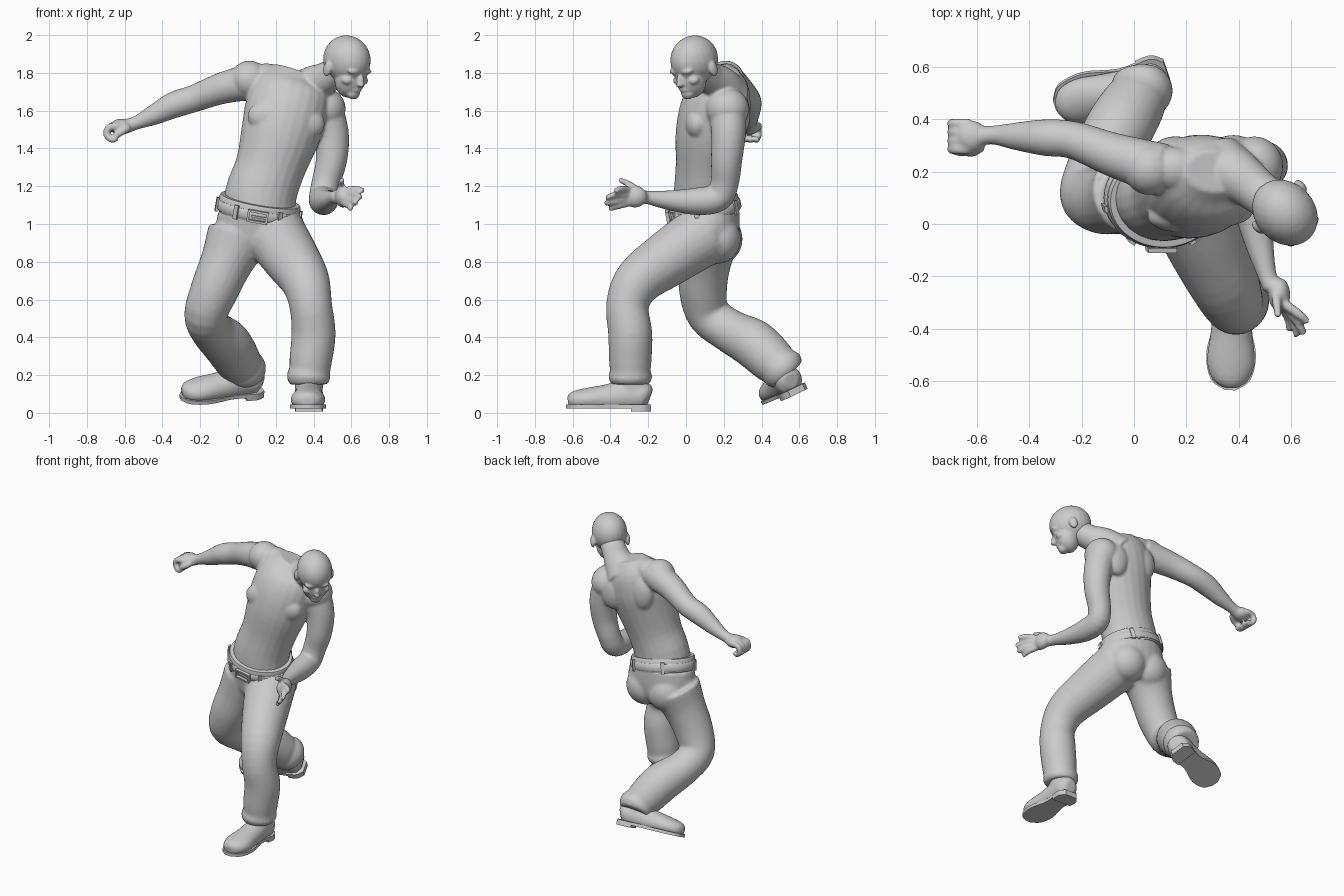
import bpy, bmesh, math
from mathutils import Vector, Matrix

cube = bpy.data.objects.get("Cube")
if cube:
    bpy.data.objects.remove(cube, do_unlink=True)


def spline(points, steps):
    """Catmull-Rom samples through tuples of any length."""
    pts = [Vector(p) for p in points]
    out = []
    for i in range(len(pts) - 1):
        p, q = pts[i], pts[i + 1]
        before = pts[i - 1] if i else p * 2 - q
        after = pts[i + 2] if i + 2 < len(pts) else q * 2 - p
        for k in range(steps):
            t = k / steps
            out.append(p + (q - before) * (t / 2)
                       + (before * 2 - p * 5 + q * 4 - after) * (t * t / 2)
                       + (p * 3 - before - q * 3 + after) * (t ** 3 / 2))
    return out + [pts[-1]]


def loft(bm, sections, side=(1, 0, 0), steps=4, sides=24):
    """Closed tube through (x, y, z, half width, half depth) sections."""
    sections = [s if len(s) == 5 else (*s, s[-1]) for s in sections]
    samples = spline(sections, steps)
    centres = [Vector(s[:3]) for s in samples]
    rings = []
    for i, s in enumerate(samples):
        tangent = (centres[min(i + 1, len(centres) - 1)] - centres[max(i - 1, 0)]).normalized()
        u = Vector(side)
        u = (u - tangent * u.dot(tangent)).normalized()
        v = tangent.cross(u)
        rings.append([bm.verts.new(centres[i] + u * (s[3] * math.cos(a)) + v * (s[4] * math.sin(a)))
                      for a in (k * math.tau / sides for k in range(sides))])
    for lower, upper in zip(rings, rings[1:]):
        for k in range(sides):
            n = (k + 1) % sides
            bm.faces.new((lower[k], lower[n], upper[n], upper[k]))
    bm.faces.new(rings[0][::-1])
    bm.faces.new(rings[-1])
    return [v for ring in rings for v in ring]


def blob(bm, centre, radii, frame=Matrix()):
    matrix = frame @ Matrix.Translation(centre) @ Matrix.Diagonal((*radii, 1))
    bmesh.ops.create_uvsphere(bm, u_segments=24, v_segments=16, radius=1, matrix=matrix)


def finish(bm, name, voxel=0, relax=3):
    bmesh.ops.recalc_face_normals(bm, faces=bm.faces)
    mesh = bpy.data.meshes.new(name)
    bm.to_mesh(mesh)
    bm.free()
    obj = bpy.data.objects.new(name, mesh)
    bpy.context.collection.objects.link(obj)
    if voxel:
        remesh = obj.modifiers.new("Fuse", 'REMESH')
        remesh.mode = 'VOXEL'
        remesh.voxel_size = voxel
        remesh.use_smooth_shade = True
        smooth = obj.modifiers.new("Relax", 'SMOOTH')
        smooth.factor = 0.5
        smooth.iterations = relax
    else:
        bpy.ops.object.select_all(action='DESELECT')
        obj.select_set(True)
        bpy.context.view_layer.objects.active = obj
        bpy.ops.object.shade_smooth_by_angle(angle=math.radians(40))
    return obj


# Torso with chest, shoulder blades and neck
body = bmesh.new()
loft(body, [(.11, .1, 1.0, .19, .165), (.12, .1, 1.15, .19, .165), (.17, .11, 1.3, .185, .165),
            (.225, .13, 1.48, .21, .185), (.26, .16, 1.62, .22, .185),
            (.285, .19, 1.73, .2, .15), (.31, .2, 1.81, .12, .08)])
for centre, radii in [((.16, .03, 1.57), (.11, .06, .085)), ((.36, .06, 1.53), (.1, .065, .085)),
                      ((.16, .28, 1.63), (.09, .055, .12)), ((.38, .28, 1.58), (.09, .06, .12)),
                      ((.15, .21, 1.77), (.11, .085, .08))]:
    blob(body, centre, radii)
loft(body, [(.33, .21, 1.68, .13), (.4, .18, 1.74, .1), (.48, .12, 1.78, .083), (.56, .06, 1.84, .08)],
     side=(0, 1, 0))

# Right arm, swung out and back
blob(body, (.06, .21, 1.765), (.1, .1, .1))
loft(body, [(.1, .21, 1.76, .1), (-.08, .265, 1.72, .084), (-.23, .32, 1.665, .072),
            (-.34, .33, 1.63, .07), (-.45, .335, 1.575, .053), (-.54, .34, 1.535, .036),
            (-.6, .335, 1.515, .04)], side=(0, 1, 0))
blob(body, (-.62, .335, 1.515), (.06, .06, .042))
for k in range(4):
    y = .285 + .033 * k
    loft(body, [(-.63, y, 1.52, .02), (-.685, y, 1.51, .019), (-.695, y, 1.47, .018),
                (-.665, y - .01, 1.445, .017), (-.64, y - .01, 1.455, .015)], side=(0, 1, 0), sides=12)
loft(body, [(-.58, .3, 1.51, .022), (-.62, .275, 1.485, .02), (-.655, .28, 1.465, .016)],
     side=(0, 1, 0), sides=12)

# Left arm, bent forward
blob(body, (.46, .22, 1.61), (.11, .115, .11))
loft(body, [(.45, .22, 1.63, .1), (.495, .225, 1.48, .092), (.495, .215, 1.34, .083),
            (.465, .205, 1.22, .075), (.45, .17, 1.14, .075), (.455, .06, 1.12, .073),
            (.48, -.08, 1.125, .054), (.51, -.2, 1.14, .036), (.53, -.24, 1.145, .04)])
blob(body, (.555, -.27, 1.145), (.042, .065, .058))
for root, bend, tip in [((.58, -.31, 1.18), (.63, -.345, 1.185), (.665, -.375, 1.175)),
                        ((.585, -.32, 1.155), (.625, -.375, 1.155), (.65, -.42, 1.14)),
                        ((.575, -.32, 1.13), (.61, -.375, 1.12), (.625, -.43, 1.11)),
                        ((.565, -.31, 1.11), (.59, -.36, 1.095), (.595, -.41, 1.08)),
                        ((.54, -.25, 1.17), (.545, -.3, 1.21), (.55, -.355, 1.235))]:
    loft(body, [(*root, .02), (*bend, .018), (*tip, .014)], side=(0, 0, 1), sides=12)
finish(body, "torso_and_arms", .009, 4)

# Head, turned and looking down
head = bmesh.new()
frame = (Matrix.Translation((.58, .04, 1.868)) @ Matrix.Rotation(math.radians(44), 4, 'Z')
         @ Matrix.Rotation(math.radians(18), 4, 'X'))
blob(head, (0, .005, 0), (.115, .138, .128), frame)
blob(head, (0, -.05, -.09), (.084, .078, .1), frame)
blob(head, (0, -.095, -.155), (.04, .032, .032), frame)
blob(head, (0, -.12, -.075), (.017, .03, .035), frame)
blob(head, (0, -.138, -.092), (.02, .02, .015), frame)
blob(head, (0, -.112, -.128), (.034, .02, .013), frame)
for x in (-1, 1):
    blob(head, (x * .04, -.108, -.028), (.042, .022, .016), frame)
    blob(head, (x * .055, -.085, -.085), (.034, .03, .025), frame)
    blob(head, (x * .04, -.108, -.052), (.018, .014, .01), frame)
    blob(head, (x * .114, .02, -.055), (.016, .028, .042), frame)
finish(head, "head", .007, 4)

# Trousers: pelvis and both legs
legs = bmesh.new()
loft(legs, [(.13, .11, .82, .13, .11), (.12, .11, .9, .22, .16), (.115, .11, .98, .235, .175),
            (.11, .1, 1.08, .215, .182)])
blob(legs, (.03, .18, .92), (.13, .12, .13))
blob(legs, (.2, .17, .92), (.13, .12, .13))
loft(legs, [(.2, .09, .94, .165), (.28, -.09, .82, .15), (.355, -.25, .7, .13),
            (.385, -.31, .57, .113), (.4, -.295, .42, .117), (.385, -.295, .28, .113),
            (.38, -.295, .22, .108), (.375, -.295, .19, .117), (.375, -.295, .15, .1)])
loft(legs, [(0, .12, .93, .17), (-.06, .1, .8, .14), (-.125, .09, .65, .127),
            (-.17, .12, .52, .115), (-.135, .23, .435, .115), (-.06, .36, .365, .13),
            (0, .46, .275, .122), (.02, .5, .245, .11), (.03, .515, .23, .12), (.03, .545, .2, .1)])
finish(legs, "trousers", .012, 4)

# Belt, buckle and loops share a tilted frame
normal = Vector((.17, -.2, 1)).normalized()
across = Vector((1, 0, -.17)).normalized()
centre = Vector((.11, .1, 1.075))
belt_frame = Matrix((across, normal.cross(across), normal)).transposed().to_4x4()
belt_frame.translation = centre


def rim(name, height, half, width, depth):
    bm = bmesh.new()
    loft(bm, [(0, 0, height - half, width - .006, depth - .006), (0, 0, height - half * .7, width, depth),
              (0, 0, height + half * .7, width, depth), (0, 0, height + half, width - .006, depth - .006)],
         sides=48, steps=1)
    bm.transform(belt_frame)
    finish(bm, name)


def block(bm, place, size, turn=0):
    matrix = (belt_frame @ Matrix.Rotation(turn, 4, 'Z') @ Matrix.Translation(place)
              @ Matrix.Diagonal((*size, 1)))
    bmesh.ops.create_cube(bm, size=1, matrix=matrix)


rim("belt", 0, .026, .226, .194)
rim("waistband", .01, .045, .218, .187)
buckle = bmesh.new()
for s in (-1, 1):
    block(buckle, (0, -.199, s * .027), (.11, .018, .012))
    block(buckle, (s * .05, -.199, 0), (.012, .018, .06))
block(buckle, (.01, -.202, 0), (.085, .01, .01))
finish(buckle, "buckle")
loops = bmesh.new()
for angle in (35, 80, 145, 215, 280, 325):
    a = math.radians(angle)
    radius = .228 * .196 / math.hypot(.196 * math.sin(a), .228 * math.cos(a))
    block(loops, (0, -radius, 0), (.025, .012, .075), a)
finish(loops, "belt_loops")


# Boots: lofted upper, flat sole and heel block
def boot(name, origin, forward, up):
    y, z = -Vector(forward).normalized(), Vector(up)
    z = (z - y * z.dot(y)).normalized()
    place = Matrix((y.cross(z), y, z)).transposed().to_4x4()
    place.translation = origin
    upper = bmesh.new()
    foot = loft(upper, [(0, .105, .07, .04, .045), (0, .07, .08, .073, .075), (0, -.02, .08, .074, .085),
                        (0, -.12, .065, .08, .075), (0, -.23, .058, .092, .062),
                        (0, -.3, .052, .07, .05), (0, -.33, .048, .03, .03)])
    for v in foot:
        v.co.z = max(v.co.z, .022)
    loft(upper, [(0, .02, .06, .07, .075), (0, .01, .13, .075, .08), (0, 0, .2, .08, .085)])
    upper.transform(place)
    finish(upper, name + "_boot", .01)
    sole = bmesh.new()
    outline = spline([(.045, .11), (.075, .06), (.065, -.06), (.095, -.2), (.075, -.3), (.02, -.34)], 4)
    for low, high, back in ((.012, .032, -1), (-.004, .014, -.01)):
        half = [p for p in outline if p.y > back]
        loop = half + [Vector((-p.x, p.y)) for p in reversed(half)]
        face = sole.faces.new([sole.verts.new((p.x, p.y, low)) for p in loop])
        top = bmesh.ops.extrude_face_region(sole, geom=[face], use_keep_orig=True)
        for v in top["geom"]:
            if isinstance(v, bmesh.types.BMVert):
                v.co.z = high
    sole.transform(place)
    finish(sole, name + "_sole")


boot("left", (.375, -.295, .012), (-.02, -1, 0), (0, 0, 1))
boot("right", (.02, .56, .095), (-.95, -.28, -.1), (0, -.43, .9))
